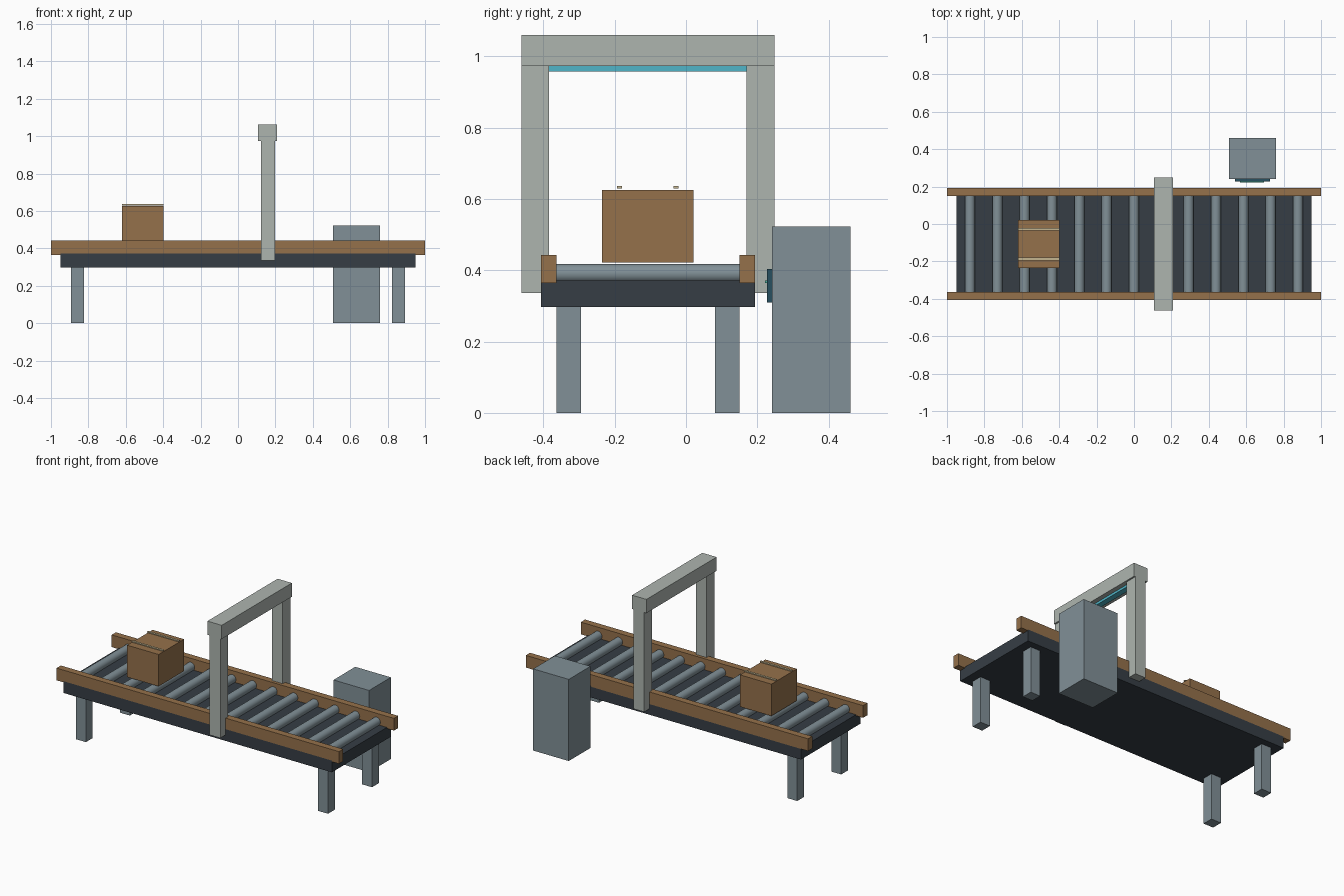
import bpy
import math

if "Cube" in bpy.data.objects:
    bpy.data.objects.remove(bpy.data.objects["Cube"])


def material(name, r, g, b):
    m = bpy.data.materials.new(name)
    m.diffuse_color = (r, g, b, 1)
    m.use_nodes = True
    m.node_tree.nodes["Principled BSDF"].inputs["Base Color"].default_value = m.diffuse_color
    return m


DARK = material("dark_frame", 0.037, 0.048, 0.06)
STEEL = material("steel", 0.22, 0.28, 0.31)
WOOD = material("brown", 0.30, 0.165, 0.07)
PALE = material("pale_grey", 0.42, 0.46, 0.43)
CYAN = material("cyan_light", 0.08, 0.46, 0.58)
SCREEN = material("screen", 0.02, 0.08, 0.115)
GREEN = material("green_light", 0.08, 0.45, 0.35)
TAPE = material("tape", 0.55, 0.46, 0.28)


def block(name, x, y, z, mat):
    """Box from (min, max) pairs on each axis."""
    spans = (x, y, z)
    bpy.ops.mesh.primitive_cube_add(size=1, location=[(a + b) / 2 for a, b in spans])
    o = bpy.context.object
    o.name = name
    o.scale = [b - a for a, b in spans]
    bpy.ops.object.transform_apply(location=False, rotation=False, scale=True)
    o.data.materials.append(mat)
    return o


CY = -0.107  # centre line of the conveyor


def side_span(side, inner, outer):
    """Mirror a y span about the conveyor centre line."""
    return tuple(sorted((CY + side * inner, CY + side * outer)))


# conveyor bed
block("conveyor_bed", (-0.95, 0.95), side_span(1, -0.3, 0.3), (0.297, 0.372), DARK)

# side rails, legs and gantry posts on both sides
for side, label in ((-1, "front"), (1, "back")):
    block(label + "_rail", (-1, 1), side_span(side, 0.257, 0.3), (0.365, 0.443), WOOD)
    for end, word in ((-1, "left"), (1, "right")):
        xs = tuple(sorted((end * 0.823, end * 0.893)))
        block(f"{label}_{word}_leg", xs, side_span(side, 0.188, 0.257), (0, 0.297), STEEL)
    block(label + "_gantry_post", (0.123, 0.198), side_span(side, 0.277, 0.355),
          (0.336, 0.974), PALE)

# rollers
for i in range(13):
    bpy.ops.mesh.primitive_cylinder_add(
        vertices=20, radius=0.027, depth=0.52,
        location=(-0.877 + i * 1.754 / 12, CY, 0.391), rotation=(math.pi / 2, 0, 0))
    roller = bpy.context.object
    roller.name = f"roller_{i + 1}"
    roller.data.materials.append(STEEL)
    bpy.ops.object.shade_smooth_by_angle(angle=math.radians(35))

# gantry beam and light strip
block("gantry_beam", (0.107, 0.208), side_span(1, -0.355, 0.355), (0.973, 1.061), PALE)
block("scanner_light", (0.142, 0.178), side_span(1, -0.28, 0.28), (0.958, 0.974), CYAN)

# parcel with two tape strips
block("parcel", (-0.62, -0.397), (-0.236, 0.021), (0.422, 0.626), WOOD)
for n, y in enumerate((-0.187, -0.028)):
    block(f"parcel_strip_{n + 1}", (-0.62, -0.397), (y - 0.007, y + 0.007),
          (0.630, 0.636), TAPE)

# control cabinet with screen facing the conveyor
block("control_cabinet", (0.508, 0.76), (0.241, 0.461), (0, 0.523), STEEL)
block("control_screen", (0.541, 0.727), (0.227, 0.241), (0.310, 0.404), SCREEN)
block("screen_bar", (0.567, 0.695), (0.222, 0.228), (0.364, 0.372), GREEN)
